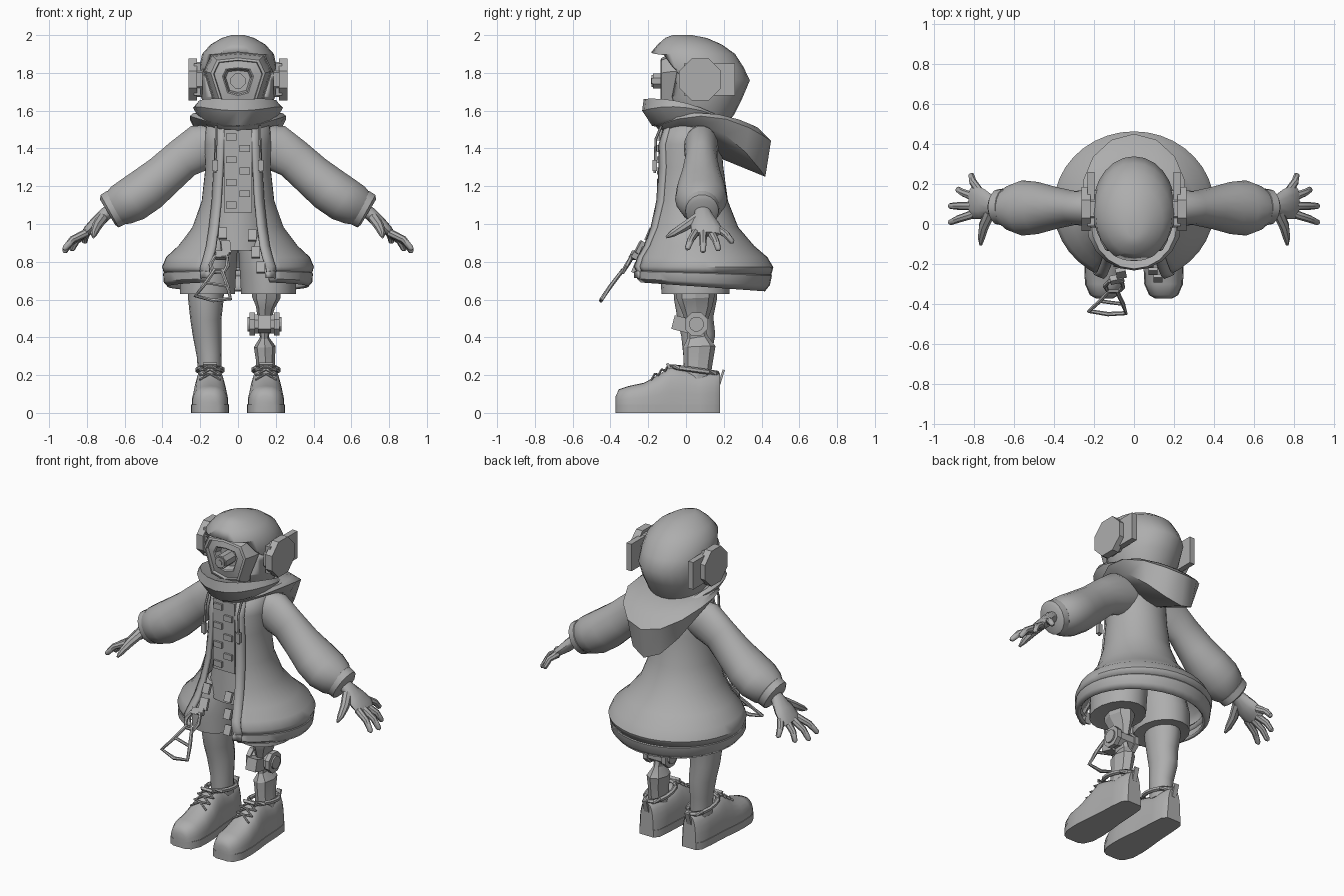
import bpy, bmesh, math
from mathutils import Vector, Matrix

mat = bpy.data.materials.new("plain grey")
mat.diffuse_color = (0.42, 0.42, 0.42, 1)


def finish(name, bm, angle=40):
    bmesh.ops.recalc_face_normals(bm, faces=bm.faces)
    me = bpy.data.meshes.new(name)
    bm.to_mesh(me)
    bm.free()
    ob = bpy.data.objects.new(name, me)
    bpy.context.collection.objects.link(ob)
    me.materials.append(mat)
    bpy.ops.object.select_all(action='DESELECT')
    bpy.context.view_layer.objects.active = ob
    ob.select_set(True)
    bpy.ops.object.shade_smooth_by_angle(angle=math.radians(angle))
    return ob


def loft(name, rings, closed=True, caps=True, loop=False, angle=40):
    bm = bmesh.new()
    vs = [[bm.verts.new(p) for p in r] for r in rings]
    n = len(vs[0])
    pairs = list(zip(vs, vs[1:])) + ([(vs[-1], vs[0])] if loop else [])
    for a, b in pairs:
        for i in range(n if closed else n - 1):
            j = (i + 1) % n
            bm.faces.new((a[i], a[j], b[j], b[i]))
    if caps and closed and not loop:
        bm.faces.new(vs[0])
        bm.faces.new(vs[-1])
    return finish(name, bm, angle)


def ring(rx, yf, yb, zf, zb, bump=0, n=24, cx=0, a0=0, a1=2 * math.pi, ends=False, off=0):
    cy, ry = (yf + yb) / 2, (yb - yf) / 2
    pts = []
    for i in range(n):
        a = a0 + (a1 - a0) * i / (n - 1 if ends else n)
        s, c = math.sin(a), math.cos(a)
        pts.append(Vector((cx + (rx + off) * s, cy - (ry + off) * c,
                           zf + (zb - zf) * (1 - c) / 2 + bump * s * s)))
    return pts


def tube(name, path, radii, n=12, loop=False, angle=40):
    # radii are (along y, across) pairs
    P = [Vector(p) for p in path]
    m = len(P)
    rings = []
    for i, p in enumerate(P):
        d = (P[(i + 1) % m] - P[i - 1]) if loop else P[min(i + 1, m - 1)] - P[max(i - 1, 0)]
        d.normalize()
        ref = Vector((0, 1, 0)) if abs(d.y) < .9 else Vector((0, 0, 1))
        u = (ref - d * ref.dot(d)).normalized()
        v = d.cross(u)
        r = radii[i] if isinstance(radii, list) else (radii, radii)
        rings.append([p + u * r[0] * math.cos(2 * math.pi * k / n)
                      + v * r[1] * math.sin(2 * math.pi * k / n) for k in range(n)])
    return loft(name, rings, loop=loop, angle=angle)


def box(name, c, size, rx=0, rz=0):
    bm = bmesh.new()
    bmesh.ops.create_cube(bm, size=1, matrix=Matrix.Translation(c) @ Matrix.Rotation(rz, 4, 'Z')
                          @ Matrix.Rotation(rx, 4, 'X') @ Matrix.Diagonal((*size, 1)))
    return finish(name, bm, 30)


def disc(name, c, axis, r, depth, n=8):
    c = Vector(c)
    rot = Vector((0, 0, 1)).rotation_difference(Vector(axis)).to_matrix().to_4x4()
    bm = bmesh.new()
    bmesh.ops.create_cone(bm, cap_ends=True, segments=n, radius1=r, radius2=r, depth=depth,
                          matrix=Matrix.Translation(c) @ rot @ Matrix.Rotation(math.pi / n, 4, 'Z'))
    return finish(name, bm, 30)


# helmet with a cut visor opening
HEAD = [(1.5, .12, -.05, .2), (1.58, .165, -.09, .255), (1.67, .195, -.135, .30), (1.76, .205, -.16, .338),
        (1.83, .205, -.18, .305), (1.90, .19, -.192, .26), (1.95, .145, -.15, .19), (1.985, .085, -.11, .11),
        (2.0, .035, -.07, .03)]
helmet = loft("helmet", [ring(r, f, b, z, z) for z, r, f, b in HEAD], angle=50)
VISOR = [(-.18, 1.81), (-.14, 1.895), (0, 1.91), (.14, 1.895), (.18, 1.81), (.12, 1.62), (0, 1.59), (-.12, 1.62)]


def visor(k, y):
    return [Vector((x * k, y, 1.757 + (z - 1.757) * k)) for x, z in VISOR]


cutter = loft("visor_cutter", [visor(1, -.4), visor(1, -.03)])
cutter.hide_render = True
cutter.hide_set(True)
mod = helmet.modifiers.new("opening", 'BOOLEAN')
mod.object = cutter
mod.solver = 'EXACT'
loft("face_plate", [visor(k, y) for k, y in [(.99, -.02), (.94, -.08), (.8, -.13), (.72, -.135), (.7, -.115),
                                             (.46, -.125), (.42, -.12), (.36, -.08)]], angle=20)
disc("lens_barrel", (0, -.125, 1.757), (0, 1, 0), .042, .1)
disc("lens_rim", (0, -.172, 1.757), (0, 1, 0), .034, .02)
disc("lens_pupil", (0, -.182, 1.757), (0, 1, 0), .018, .008)

# neck cowl and hanging hood
loft("cowl", [ring(*a, n=20) for a in [
    (.15, -.1, .2, 1.5, 1.47), (.215, -.18, .23, 1.52, 1.49, .07), (.238, -.232, .25, 1.6, 1.53, .05),
    (.215, -.224, .24, 1.662, 1.535, .04), (.18, -.17, .2, 1.64, 1.52, .03)]])
loft("hood", [ring(*a, n=14) for a in [
    (.14, -.1, .2, 1.46, 1.34, .1), (.22, -.135, .42, 1.485, 1.25, .14), (.262, -.158, .45, 1.515, 1.44, .09),
    (.24, -.15, .38, 1.545, 1.51, .06), (.18, -.12, .22, 1.56, 1.57, .02)]])

# coat: rows of half width, front y, back y, front z, back z, half gap of the opening
COAT = [(.16, -.11, .16, 1.53, 1.53, .085), (.17, -.145, .18, 1.42, 1.42, .09), (.165, -.15, .19, 1.3, 1.3, .095),
        (.185, -.165, .215, 1.12, 1.12, .105), (.235, -.195, .27, .98, .98, .12), (.31, -.23, .355, .88, .88, .135),
        (.375, -.265, .425, .82, .82, .15), (.395, -.285, .455, .775, .77, .165), (.385, -.28, .445, .745, .735, .17)]
HEM = [(.365, -.27, .43, .755, .75, .165), (.388, -.285, .445, .745, .725, .165),
       (.385, -.285, .435, .715, .68, .165), (.365, -.27, .41, .70, .65, .165)]


def sheet(name, rows, span, n, off=0, thick=.015):
    rings = []
    for rx, yf, yb, zf, zb, g in rows:
        a0, a1 = span(math.asin(g / rx), rx)
        rings.append(ring(rx, yf, yb, zf, zb, n=n, a0=a0, a1=a1, ends=True, off=off))
    ob = loft(name, rings, closed=False)
    m = ob.modifiers.new("thickness", 'SOLIDIFY')
    m.thickness, m.offset = thick, 0
    return ob


around = lambda a, rx: (a, 2 * math.pi - a)
sheet("coat", COAT, around, 33)
sheet("coat_hem", HEM, around, 33, thick=.02)
for s in (1, -1):
    # front edge strips and drawstrings
    sheet("front_strip", COAT + HEM[1:3], lambda a, rx: (s * (a - .022 / rx), s * (a + .03 / rx)), 3, .008, .018)
    tube("drawstring", [(s * .115, -.13, 1.52), (s * .115, -.16, 1.45), (s * .12, -.165, 1.27)], .007, 6)
    box("drawstring_toggle", (s * .12, -.165, 1.31), (.028, .025, .06))

# shirt with fastener blocks
loft("shirt", [ring(*a, n=20) for a in [
    (.2, -.14, .22, .86, .86), (.16, -.13, .18, 1.04, 1.04), (.145, -.125, .16, 1.2, 1.2),
    (.14, -.125, .15, 1.4, 1.4), (.12, -.1, .14, 1.53, 1.53)]])
box("shirt_placket", (0, -.128, 1.28), (.15, .025, .44))
for i in range(7):
    s = 1 if i % 2 else -1
    box("fastener", (s * .035, -.143, 1.1 + i * .06), (.055, .02, .036))
for x, z, y in [(.075, .94, -.2), (.095, .85, -.235), (-.08, .95, -.195), (.12, .77, -.27)]:
    box("lower_fastener", (x, y, z), (.045, .02, .06), rx=-.4)

for s in (1, -1):
    # shorts
    loft("shorts_leg", [ring(rx, f, b, z, z, n=18, cx=s * cx) for rx, f, b, z, cx in [
        (.125, -.1, .2, .635, .16), (.148, -.13, .23, .63, .162), (.15, -.135, .235, .74, .158),
        (.13, -.13, .23, .88, .13), (.1, -.1, .2, .95, .1)]])
    # puffed sleeve and cuff
    tube("sleeve", [(s * x, .08, z) for x, z in [(.1, 1.43), (.2, 1.405), (.295, 1.345), (.39, 1.26), (.48, 1.185),
                                                 (.56, 1.13), (.62, 1.1), (.655, 1.08)]],
         [(.08, .1), (.092, .125), (.085, .11), (.105, .113), (.13, .122), (.138, .122), (.115, .112), (.085, .095)], 18)
    tube("cuff", [(s * x, .085, z) for x, z in [(.635, 1.093), (.645, 1.087), (.68, 1.068), (.69, 1.062)]],
         [(.085, .09), (.093, .102), (.088, .1), (.07, .08)], 18)
    # hand
    tube("palm", [(s * x, y, z) for x, y, z in [(.65, .085, 1.085), (.7, .09, 1.055), (.755, .1, 1.0),
                                                (.795, .11, .965), (.815, .11, .945)]],
         [(.045, .035), (.045, .035), (.075, .034), (.085, .026), (.07, .018)], 12)
    for tip, knuckle in [((.925, .005, .865), (.80, .05, .955)), ((.925, .09, .85), (.81, .09, .95)),
                         ((.885, .175, .86), (.80, .135, .95)), ((.815, .25, .9), (.775, .165, .975))]:
        a, b = Vector(knuckle), Vector(tip)
        mid = a.lerp(b, .55) + Vector((.008, 0, .012))
        tube("finger", [(s * p.x, p.y, p.z) for p in (a, mid, a.lerp(b, .93), b)],
             [(.022, .022), (.019, .019), (.015, .015), (.006, .006)], 8)
    tube("thumb", [(s * .72, .06, 1.03), (s * .75, -.01, .985), (s * .762, -.07, .95), (s * .765, -.105, .93)],
         [(.03, .03), (.026, .026), (.019, .019), (.007, .007)], 8)
    # ear pads
    box("ear_bracket", (s * .215, .125, 1.765), (.035, .27, .17))
    disc("ear_pad", (s * .24, .075, 1.765), (1, 0, 0), .12, .045)
    disc("ear_pad_base", (s * .208, .075, 1.765), (1, 0, 0), .1, .04)

    # shoe
    cx = s * .148
    SHOE = [(-.372, .04, .09), (-.355, .07, .125), (-.3, .094, .143), (-.22, .097, .16), (-.14, .092, .205),
            (-.08, .085, .248), (-.02, .08, .232), (.07, .076, .208), (.15, .068, .212), (.18, .045, .205)]
    arch = []
    for y, w, h in SHOE:
        arch.append([Vector((cx + w * math.copysign(abs(math.cos(t)) ** .75, math.cos(t)), y,
                             .035 + (h - .035) * max(math.sin(t), 0) ** .75))
                     for t in [math.pi * k / 12 for k in range(13)]])
    loft("shoe_upper", arch, angle=50)
    side = [(w + .003, y) for y, w, h in SHOE]
    outline = [(x, y) for x, y in side] + [(-x, y) for x, y in reversed(side)]
    loft("shoe_sole", [[Vector((cx + x, y, z)) for x, y in outline] for z in (0, .045)])
    tube("shoe_collar", ring(.066, -.075, .165, .245, .21, n=14, cx=cx), .014, 6, loop=True)
    box("shoe_tongue", (cx, -.085, .242), (.075, .016, .05), rx=.7)
    box("heel_tab", (cx, .188, .19), (.03, .012, .08), rx=-.3)
    for k in range(3):
        y, z = -.165 + k * .036, .198 + k * .023
        for d in (1, -1):
            tube("lace", [(cx - d * .055, y - .018, z - .022), (cx, y, z + .009), (cx + d * .055, y + .018, z + .004)], .006, 6)

# plain leg
tube("plain_leg", [(-.168, .05, .7), (-.17, .05, .6), (-.17, .05, .5), (-.163, .065, .41), (-.152, .06, .3), (-.15, .06, .18)],
     [(.12, .095), (.113, .094), (.095, .083), (.09, .076), (.074, .066), (.07, .06)], 16)
# mechanical leg
tube("mechanical_thigh", [(.15, .05, .7), (.15, .05, .61), (.145, .055, .56), (.14, .055, .49)],
     [(.1, .075), (.1, .075), (.085, .05), (.06, .035)], 8, angle=25)
disc("knee_joint", (.14, .055, .47), (1, 0, 0), .055, .13)
for x in (.075, .205):
    disc("knee_disc", (x, .055, .47), (1, 0, 0), .066, .028)
    disc("knee_cap", (x + (.018 if x > .1 else -.018), .055, .47), (1, 0, 0), .04, .012, 12)
box("knee_guard", (.14, -.025, .47), (.07, .09, .075), rx=-.25)
tube("mechanical_shin", [(.14, .055, .44), (.14, .06, .4), (.142, .07, .35), (.145, .065, .28), (.148, .06, .18)],
     [(.05, .028), (.055, .024), (.086, .058), (.078, .05), (.068, .055)], 8, angle=25)

# hanging hook on the coat front
box("hook_strap", (-.065, -.245, .875), (.05, .025, .07), rx=-.5, rz=.2)
box("hook_clip", (-.085, -.275, .835), (.07, .03, .04), rx=-.5, rz=.2)
tube("hook_ring", [(-.125, -.285, .825), (-.06, -.285, .83), (-.055, -.315, .78), (-.075, -.335, .745),
                   (-.13, -.335, .745), (-.145, -.31, .785)], .012, 6, loop=True)
tube("hook_triangle", [(-.125, -.335, .755), (-.085, -.335, .755), (-.055, -.4, .67), (-.04, -.445, .605),
                       (-.13, -.45, .595), (-.225, -.435, .62), (-.17, -.385, .69)], .011, 6, loop=True)
tube("hook_crossbar", [(-.17, -.385, .69), (-.055, -.4, .67)], .009, 6)
